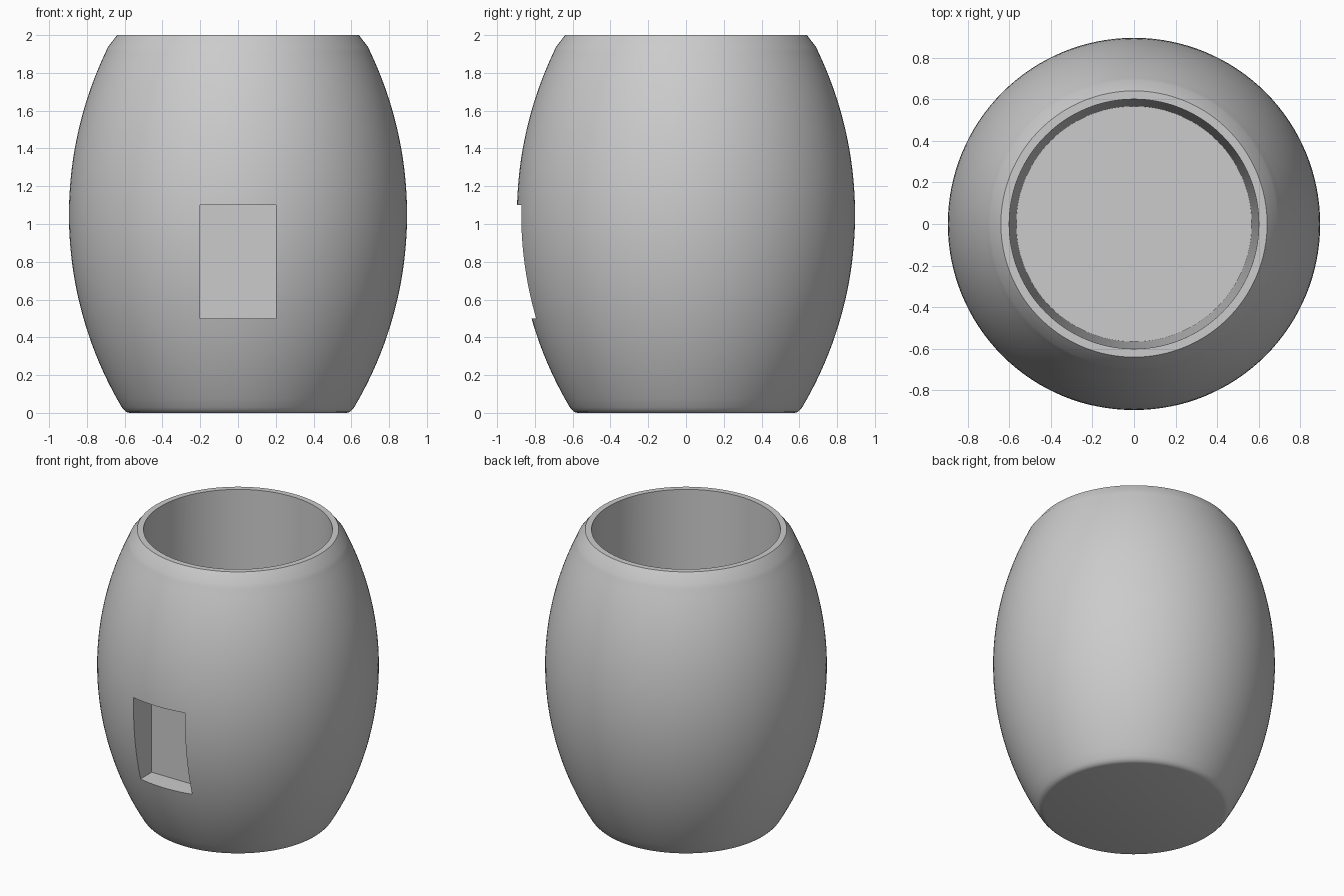
import bpy, bmesh
from math import sqrt, tau, radians

default = bpy.data.objects.get("Cube")
if default:
    bpy.data.objects.remove(default, do_unlink=True)

GREY = (0.6, 0.6, 0.6, 1.0)
mat = bpy.data.materials.new("plain grey")
mat.use_nodes = True
mat.diffuse_color = GREY
mat.node_tree.nodes["Principled BSDF"].inputs["Base Color"].default_value = GREY


def add_object(name, bm):
    mesh = bpy.data.meshes.new(name)
    bm.to_mesh(mesh)
    bm.free()
    mesh.materials.append(mat)
    obj = bpy.data.objects.new(name, mesh)
    bpy.context.collection.objects.link(obj)
    return obj


def lathe(name, profile, steps):
    bm = bmesh.new()
    verts = [bm.verts.new((r, 0, z)) for r, z in profile]
    edges = [bm.edges.new(pair) for pair in zip(verts, verts[1:])]
    bmesh.ops.spin(bm, geom=verts + edges, cent=(0, 0, 0), axis=(0, 0, 1),
                   angle=tau, steps=steps, use_duplicate=False)
    bmesh.ops.remove_doubles(bm, verts=bm.verts, dist=1e-5)
    bmesh.ops.recalc_face_normals(bm, faces=bm.faces)
    return add_object(name, bm)


# Bulging outer wall: a circular arc, widest just above mid height
BULGE, ARC, MID = 0.895, 2.0, 1.05
LOW, HIGH, COUNT = 0.03, 1.91, 40


def wall_radius(z):
    return BULGE - ARC + sqrt(ARC ** 2 - (z - MID) ** 2)


heights = [LOW + (HIGH - LOW) * i / COUNT for i in range(COUNT + 1)]
base = [(0, 0), (0.575, 0), (0.592, 0.005), (0.604, 0.016)]
wall = [(wall_radius(z), z) for z in heights]
rim = [(0.69, 1.935), (0.64, 2.0), (0.6, 2.0)]
# Slightly tapered cavity with a flat floor
cavity = [(0.566, 0.06), (0, 0.06)]
pot = lathe("barrel_pot", base + wall + rim + cavity, 128)

# Rectangular pocket with a flat back, cut into the front
bm = bmesh.new()
bmesh.ops.create_cube(bm, size=1)
bmesh.ops.scale(bm, vec=(0.4, 0.4, 0.6), verts=bm.verts)
bmesh.ops.translate(bm, vec=(0, -0.87, 0.8), verts=bm.verts)
cutter = add_object("pocket_cutter", bm)
cutter.hide_render = True

cut = pot.modifiers.new("pocket", "BOOLEAN")
cut.operation = "DIFFERENCE"
cut.solver = "EXACT"
cut.object = cutter

bpy.ops.object.select_all(action="DESELECT")
bpy.context.view_layer.objects.active = pot
pot.select_set(True)
bpy.ops.object.modifier_apply(modifier=cut.name)
bpy.data.objects.remove(cutter, do_unlink=True)

# Smooth body with crisp rim and pocket edges
bpy.ops.object.shade_smooth_by_angle(angle=radians(35))
